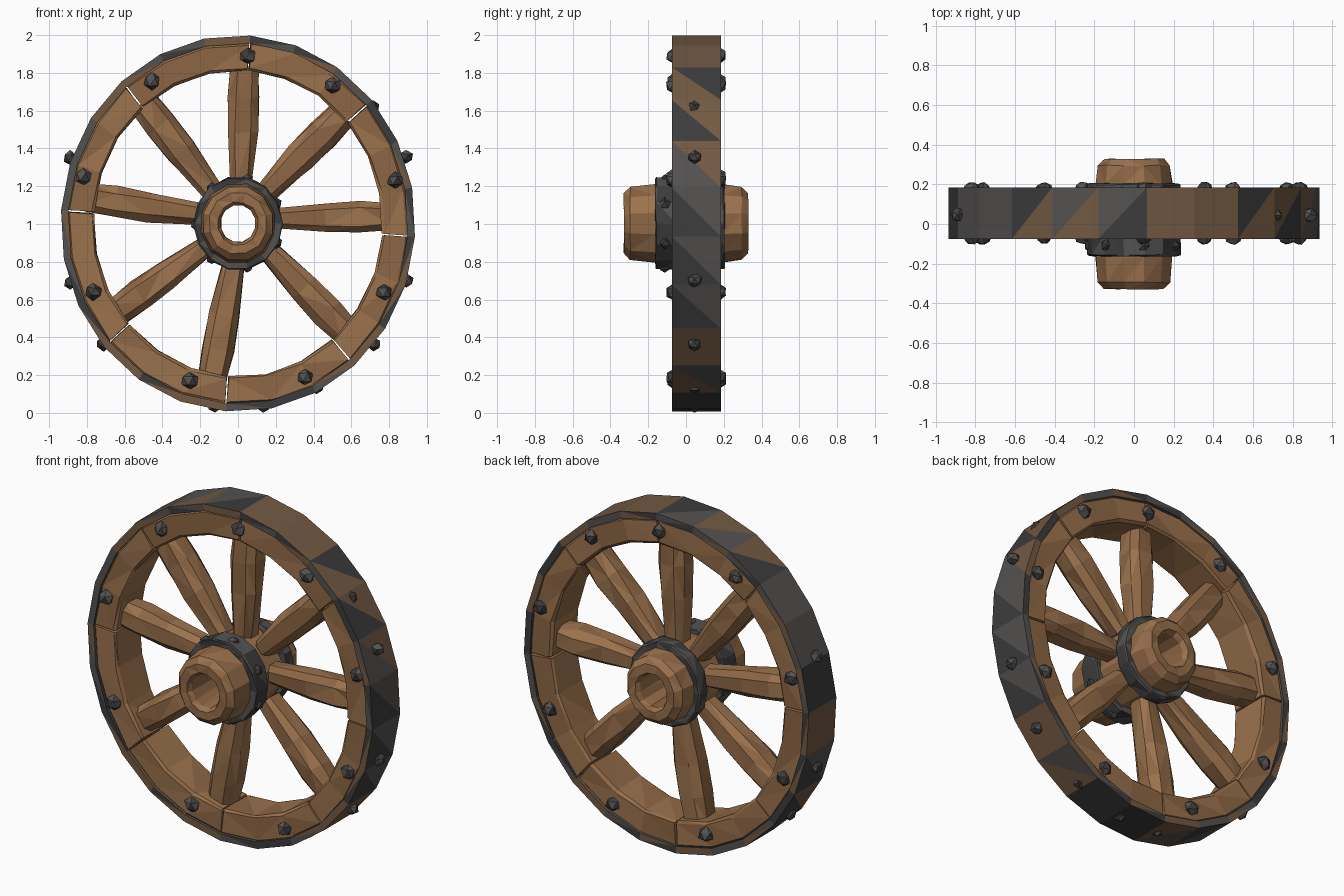
import bpy, bmesh, math, random
from mathutils import Vector

if "Cube" in bpy.data.objects:
    bpy.data.objects.remove(bpy.data.objects["Cube"])

random.seed(4)
SX = 0.942          # wheel is slightly narrower than tall
CZ = 1.003          # axle height
YM = 0.055          # middle plane of the rim


def mat(name, col):
    m = bpy.data.materials.new(name)
    m.diffuse_color = (*col, 1)
    m.use_nodes = True
    m.node_tree.nodes["Principled BSDF"].inputs["Base Color"].default_value = m.diffuse_color
    return m


WOOD = mat("wood", (0.27, 0.135, 0.058))
WOOD2 = mat("wood_light", (0.33, 0.17, 0.075))
IRON = mat("iron", (0.045, 0.045, 0.047))
IRON2 = mat("iron_worn", (0.09, 0.085, 0.08))
RUST = mat("iron_rusty", (0.17, 0.10, 0.055))


def finish(bm, name, mats, jitter=0.0):
    for v in bm.verts:
        v.co += Vector([random.uniform(-jitter, jitter) for _ in range(3)])
    bmesh.ops.recalc_face_normals(bm, faces=bm.faces)
    bmesh.ops.triangulate(bm, faces=[f for f in bm.faces if len(f.verts) == 4])
    for f in bm.faces:
        f.material_index = random.randrange(len(mats))
    me = bpy.data.meshes.new(name)
    bm.to_mesh(me)
    bm.free()
    for m in mats:
        me.materials.append(m)
    ob = bpy.data.objects.new(name, me)
    bpy.context.collection.objects.link(ob)
    return ob


def lathe(name, profile, n, mats, start=0, end=360, jitter=0.0):
    """Sweep a closed (radius, y) profile around the axle; capped if partial."""
    full = end - start >= 360
    bm = bmesh.new()
    rings = []
    for i in range(n if full else n + 1):
        a = math.radians(start + (end - start) * i / n)
        rings.append([bm.verts.new((r * math.cos(a) * SX, y, CZ + r * math.sin(a)))
                      for r, y in profile])
    k = len(profile)
    for i in range(n):
        A, B = rings[i], rings[(i + 1) % len(rings)]
        for j in range(k):
            bm.faces.new((A[j], A[(j + 1) % k], B[(j + 1) % k], B[j]))
    if not full:
        bm.faces.new(rings[0])
        bm.faces.new(rings[-1])
    return finish(bm, name, mats, jitter)


def box_profile(r0, r1, y0, y1, c):
    return [(r0 + c, y0), (r1 - c, y0), (r1, y0 + c), (r1, y1 - c),
            (r1 - c, y1), (r0 + c, y1), (r0, y1 - c), (r0, y0 + c)]


def knob(name, loc, r):
    bm = bmesh.new()
    bmesh.ops.create_icosphere(bm, subdivisions=1, radius=r)
    for v in bm.verts:
        v.co += Vector(loc)
    return finish(bm, name, [IRON, IRON2], 0.004)


# iron tyre
lathe("tyre", [(0.955, -0.075), (0.997, -0.075), (0.997, 0.185), (0.955, 0.185)],
      24, [IRON, IRON2, RUST], -4, 356)

# wooden rim blocks with narrow joints
for i in range(8):
    a = -4 + 45 * i
    lathe(f"rim_block_{i}", box_profile(0.812, 0.96, -0.066, 0.176, 0.012),
          3, [WOOD, WOOD2], a + 0.35, a + 44.65, 0.004)

# spokes: chamfered section, narrow at the hub, fuller in the middle
SPOKES = [((0.015, 1.2), (0.035, 1.83)), ((0.15, 1.17), (0.55, 1.575)),
          ((0.19, 1.03), (0.80, 1.04)), ((0.16, 0.86), (0.58, 0.42)),
          ((-0.02, 0.8), (-0.135, 0.18)), ((-0.17, 0.88), (-0.635, 0.54)),
          ((-0.19, 1.05), (-0.80, 1.14)), ((-0.13, 1.17), (-0.50, 1.645))]
for i, (p, q) in enumerate(SPOKES):
    p, q = Vector((p[0], YM, p[1])), Vector((q[0], YM, q[1]))
    side = (q - p).cross(Vector((0, 1, 0))).normalized()
    bm = bmesh.new()
    rings = []
    for t, w, d in ((0, 0.055, 0.065), (0.45, 0.078, 0.08), (0.75, 0.083, 0.085), (1.0, 0.075, 0.075)):
        c = p.lerp(q, t)
        rings.append([bm.verts.new(c + side * (u * w) + Vector((0, v * d, 0)))
                      for u, v in ((-1, -.5), (-.55, -1), (.55, -1), (1, -.5),
                                   (1, .5), (.55, 1), (-.55, 1), (-1, .5))])
    for A, B in zip(rings, rings[1:]):
        for j in range(8):
            bm.faces.new((A[j], A[(j + 1) % 8], B[(j + 1) % 8], B[j]))
    bm.faces.new(rings[0])
    bm.faces.new(rings[-1])
    finish(bm, f"spoke_{i}", [WOOD, WOOD2], 0.006)

# hub barrel with an open bore
lathe("hub", [(0.1, -0.3), (0.115, -0.328), (0.165, -0.328), (0.2, -0.295), (0.213, -0.17),
              (0.222, -0.05), (0.222, 0.15), (0.213, 0.2), (0.2, 0.295), (0.165, 0.328),
              (0.115, 0.328), (0.1, 0.3)], 12, [WOOD, WOOD2], 15, 375, 0.003)

# iron hub bands
lathe("hub_band_front", box_profile(0.195, 0.25, -0.163, -0.04, 0.008), 14, [IRON, IRON2], 0, 360, 0.003)
lathe("hub_band_back", box_profile(0.195, 0.25, 0.125, 0.205, 0.008), 14, [IRON, IRON2], 0, 360, 0.003)
for i in range(7):
    a = math.radians(26 + i * 360 / 7)
    knob(f"hub_rivet_{i}", (0.235 * math.cos(a) * SX, -0.11, CZ + 0.235 * math.sin(a)), 0.033)

# bolts on both rim faces
FACE = [(0.05, 1.89), (0.5, 1.735), (0.835, 1.23), (0.775, 0.64), (0.355, 0.19),
        (-0.255, 0.17), (-0.765, 0.64), (-0.82, 1.25), (-0.455, 1.755)]
for i, (x, z) in enumerate(FACE):
    knob(f"bolt_front_{i}", (x, -0.062, z), 0.047)
    knob(f"bolt_back_{i}", (x, 0.17, z), 0.047)

# bolts on the tread
TREAD = [(0.89, 1.355), (-0.89, 1.35), (-0.89, 0.69), (0.895, 0.7), (0.42, 0.135),
         (-0.12, 0.038), (0.135, 0.038), (0.715, 1.62), (0.72, 0.365), (-0.715, 0.365)]
for i, (x, z) in enumerate(TREAD):
    knob(f"tread_bolt_{i}", (x, 0.045, z), 0.038)
